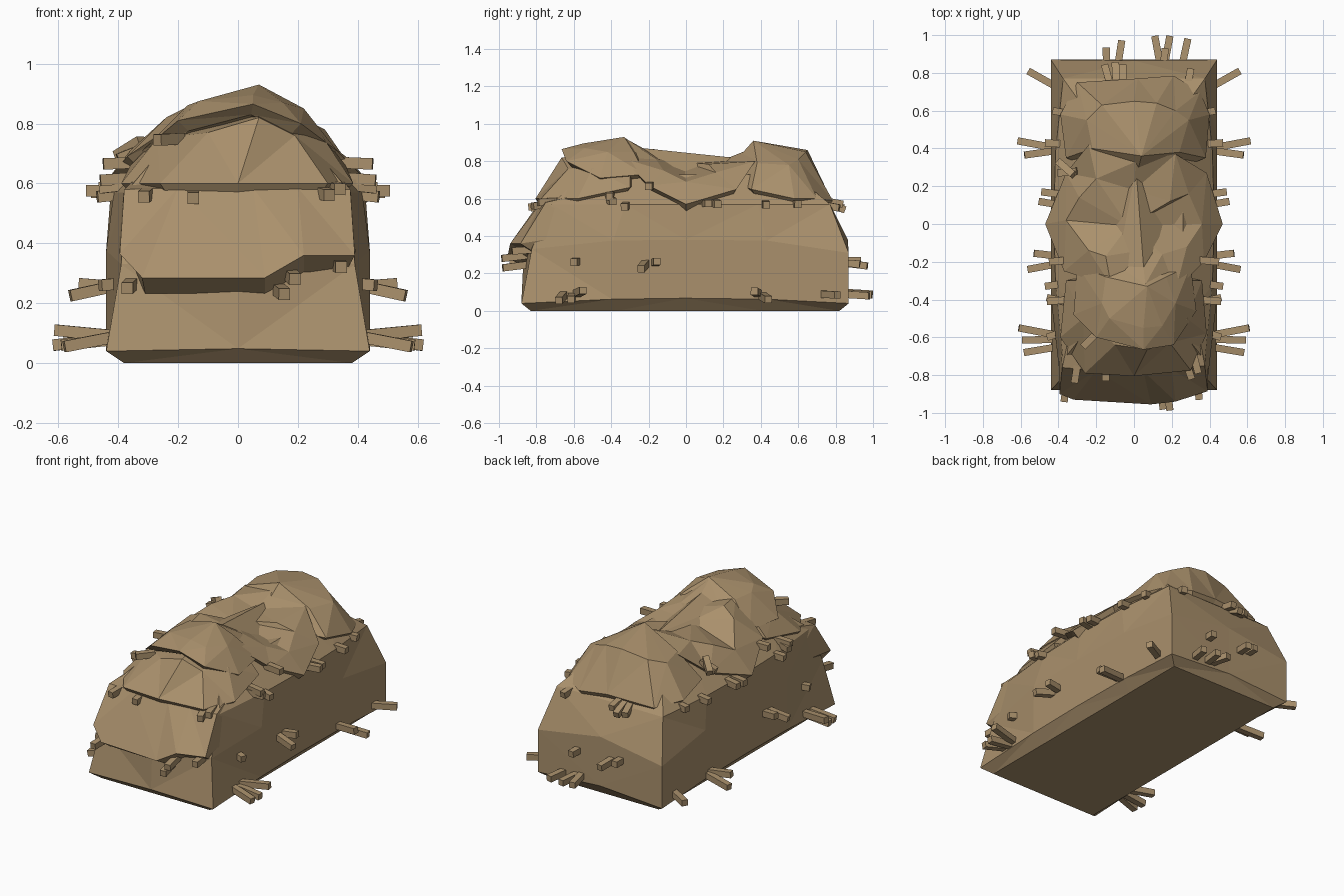
import bpy, bmesh
from mathutils import Vector

hay = bpy.data.materials.new("dry hay tan")
hay.diffuse_color = (0.40, 0.28, 0.15, 1)


def finish(bm, name):
    bmesh.ops.recalc_face_normals(bm, faces=bm.faces[:])
    me = bpy.data.meshes.new(name)
    bm.to_mesh(me)
    bm.free()
    me.materials.append(hay)
    ob = bpy.data.objects.new(name, me)
    bpy.context.collection.objects.link(ob)
    return ob


def loft(name, rings, apex=None):
    """Skin equal-sized rings with flat triangles; close with an apex or a cap."""
    bm = bmesh.new()
    vs = [[bm.verts.new(p) for p in r] for r in rings]
    n = len(vs[0])
    bm.faces.new(vs[0])
    for a, b in zip(vs, vs[1:]):
        for i in range(n):
            bm.faces.new((a[i], a[(i + 1) % n], b[(i + 1) % n], b[i]))
    if apex:
        top = bm.verts.new(apex)
        for i in range(n):
            bm.faces.new((vs[-1][i], vs[-1][(i + 1) % n], top))
    else:
        bm.faces.new(vs[-1])
    bmesh.ops.recalc_face_normals(bm, faces=bm.faces[:])
    bmesh.ops.triangulate(bm, faces=bm.faces[:])
    return finish(bm, name)


def tuft(name, rim, crown, apex, drop=0.035, inset=0.84):
    """Overhanging clump: tucked underside, rim, crown and peak."""
    c = sum((Vector(p) for p in rim), Vector()) / len(rim)
    under = [(c.x + (x - c.x) * inset, c.y + (y - c.y) * inset, z - drop) for x, y, z in rim]
    return loft(name, [under, rim, crown], apex)


def ring(hx, y0, y1, z, side=0.0, rise=0.0):
    """Rectangular section with extra points along each side."""
    m = 0.5 * (y0 + y1)
    return [(hx, y0, z), (hx + side * .8, y0 * .45, z + rise * .8), (hx + side, m, z + rise),
            (hx + side * .8, y1 * .5, z + rise * .8), (hx, y1, z), (0, y1, z + rise),
            (-hx, y1, z), (-hx - side * .8, y1 * .5, z + rise * .8), (-hx - side, m, z + rise),
            (-hx - side * .8, y0 * .45, z + rise * .8), (-hx, y0, z), (0, y0, z + rise * .3)]


# main heap, front corners leaning in and rear corners sagging
waist = ring(.44, -.865, .865, .36, 0, .02)
for i, s in ((0, 1), (10, -1)):
    waist[i] = (s * .39, -.825, .33)
for i, s in ((4, 1), (6, -1)):
    waist[i] = (s * .44, .87, .31)
loft("hay_heap", [
    ring(.38, -.83, .82, 0), ring(.44, -.88, .87, .04, 0, .028), waist,
    ring(.375, -.72, .77, .57, .05, 0),
    ring(.24, -.55, .58, .73, .02, 0)])

# bulging front sheaf with ragged lower edge
rows = [
    [(-.35, -.80, .32), (-.31, -.85, .232), (.09, -.86, .232), (.22, -.85, .305), (.36, -.80, .305)],
    [(-.395, -.90, .365), (-.32, -.93, .285), (.09, -.955, .285), (.22, -.94, .36), (.39, -.885, .36)],
    [(-.38, -.76, .58), (-.2, -.775, .585), (.05, -.78, .585), (.2, -.77, .585), (.375, -.75, .58)],
    [(-.35, -.62, .61), (-.2, -.62, .62), (.05, -.62, .62), (.2, -.62, .62), (.35, -.62, .61)]]
back = [(-.40, -.5, .42), (.40, -.5, .42)]
loft("front_sheaf", [[*r, back[1], back[0]] for r in rows])

# overhanging front clump
tuft("front_clump",
     [(.385, -.58, .60), (.36, -.3, .66), (0, -.22, .7), (-.36, -.3, .66), (-.39, -.60, .60),
      (-.26, -.79, .60), (0, -.805, .60), (.30, -.775, .60)],
     [(.28, -.5, .76), (.25, -.3, .78), (0, -.25, .8), (-.25, -.3, .78), (-.27, -.5, .75),
      (-.1, -.64, .77), (.07, -.665, .82), (.19, -.63, .76)],
     (.05, -.4, .85), .04, .9)

# top layer of the front hump
tuft("front_peak",
     [(.33, -.46, .71), (.30, -.22, .73), (0, -.12, .75), (-.30, -.22, .73), (-.32, -.48, .71),
      (-.2, -.60, .81), (.05, -.665, .865), (.21, -.64, .80)],
     [(.22, -.42, .85), (.17, -.28, .85), (.04, -.22, .83), (-.15, -.28, .86), (-.17, -.42, .86),
      (-.13, -.5, .875), (.05, -.55, .895), (.15, -.54, .87)],
     (.07, -.33, .93))

# draped middle layer
tuft("saddle_layer",
     [(.47, 0, .57), (.385, .27, .65), (.22, .37, .80), (.01, .33, .86), (-.24, .42, .80),
      (-.36, .27, .66), (-.47, 0, .57), (-.37, -.25, .69), (-.12, -.33, .86), (.06, -.32, .92),
      (.22, -.35, .82), (.37, -.2, .67)],
     [(.36, 0, .69), (.29, .16, .74), (.19, .12, .785), (0, .18, .80), (-.2, .24, .81),
      (-.29, .14, .77), (-.36, .02, .71), (-.24, -.14, .82), (-.15, -.17, .865), (.04, -.14, .82),
      (.15, -.16, .81), (.28, -.12, .75)],
     (-.03, -.01, .795), .045, .88)

# rear hump
tuft("rear_clump",
     [(.40, .58, .60), (.38, .35, .65), (.0, .2, .70), (-.36, .35, .65), (-.39, .58, .61),
      (-.30, .75, .60), (.02, .77, .61), (.21, .785, .59), (.35, .70, .60)],
     [(.29, .55, .78), (.24, .38, .79), (.02, .28, .82), (-.22, .40, .81), (-.25, .55, .80),
      (-.17, .63, .83), (.0, .65, .86), (.12, .64, .85), (.22, .6, .81)],
     (.04, .36, .91), .035, .9)


# loose straws, each a thin square stick from root to tip
def straws(name, pairs, w=.038):
    bm = bmesh.new()
    for root, tip in pairs:
        a, b = Vector(root), Vector(tip)
        d = (b - a).normalized()
        u = d.cross(Vector((0, 0, 1))).normalized() * w / 2
        v = d.cross(u).normalized() * w / 2
        ends = [[bm.verts.new(p + s * u + t * v) for s, t in ((1, 1), (-1, 1), (-1, -1), (1, -1))]
                for p in (a, b)]
        bm.faces.new(ends[0])
        bm.faces.new(ends[1])
        for i in range(4):
            j = (i + 1) % 4
            bm.faces.new((ends[0][i], ends[0][j], ends[1][j], ends[1][i]))
    finish(bm, name)


# side straws: (root y, tip y, root z, tip z, tip x), mirrored left and right
side = [(-.59, -.55, .09, .11, .61), (-.61, -.615, .08, .06, .59), (-.65, -.68, .09, .055, .58),
        (-.17, -.155, .255, .265, .53), (-.21, -.24, .26, .225, .56), (.40, .44, .085, .06, .615),
        (.39, .365, .09, .105, .58), (.72, .81, .09, .085, .56), (-.58, -.60, .265, .26, .46)]
upper = [(-.42, -.39, .60, .585, .46), (-.40, -.41, .62, .61, .46), (-.31, -.33, .57, .555, .47),
         (-.19, -.2, .67, .665, .45), (.09, .12, .575, .575, .505), (.15, .17, .58, .57, .49),
         (.42, .43, .575, .565, .47), (.58, .60, .575, .57, .43)]
for s, tag in ((1, "right"), (-1, "left")):
    straws(tag + "_low_straws", [((s * .40, a, c), (s * x, b, d)) for a, b, c, d, x in side])
    straws(tag + "_upper_straws", [((s * .33, a, c), (s * x, b, d)) for a, b, c, d, x in upper])

# front and rear straws: (root x, tip x, z, tip y, drop)
front = [(-.35, -.37, .27, -.94, .02), (.13, .155, .25, -.98, .02), (.17, .19, .30, -.985, .02),
         (.33, .345, .33, -.93, .01), (-.29, -.315, .575, -.84, .02), (-.15, -.15, .57, -.83, .02),
         (.25, .305, .58, -.82, .02), (.30, .34, .59, -.79, .01)]
rear = [(.14, .11, .10, .995, .01), (.16, .19, .095, .995, .01), (.25, .285, .09, .98, .01),
        (-.09, -.065, .26, .97, .02), (-.145, -.147, .27, .935, .0), (.15, .165, .26, .93, .01),
        (-.11, -.155, .59, .84, .04), (-.09, -.10, .60, .85, .06), (-.06, -.06, .60, .84, .03),
        (.27, .30, .58, .82, .03)]
straws("front_straws", [((a, y + .16, z), (b, y, z - d)) for a, b, z, y, d in front])
straws("rear_straws", [((a, y - .16, z), (b, y, z - d)) for a, b, z, y, d in rear])
straws("loose_top_straws", [((-.19, -.57, .75), (-.27, -.65, .745)), ((-.32, .26, .74), (-.40, .33, .69)),
                            ((-.30, .28, .72), (-.40, .27, .68))])
